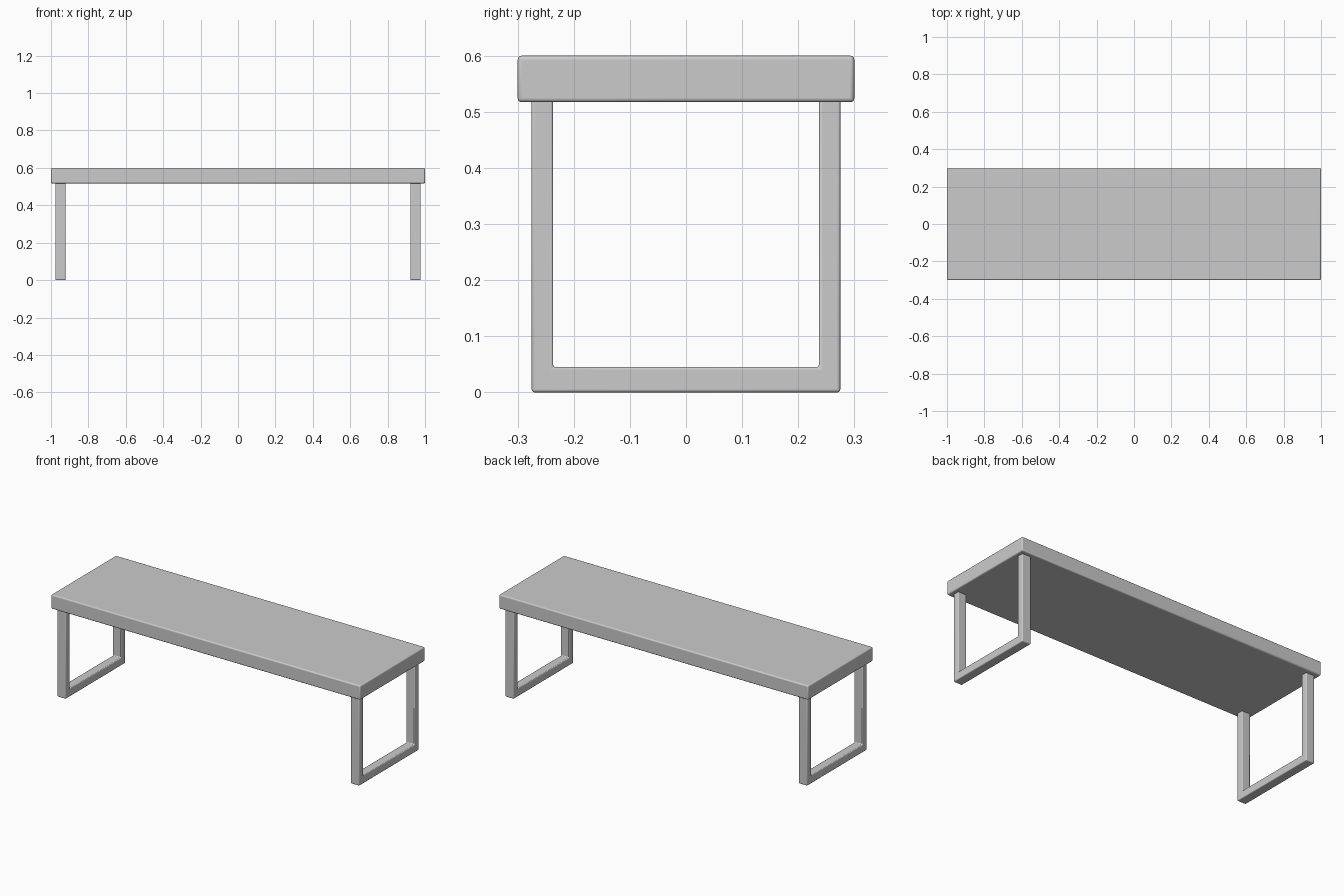
import bpy, bmesh

if "Cube" in bpy.data.objects:
    bpy.data.objects.remove(bpy.data.objects["Cube"])


def extruded_profile(name, profile, x0, x1, bevel):
    """Extrude a (y, z) outline along x and round its edges."""
    bm = bmesh.new()
    face = bm.faces.new([bm.verts.new((x0, y, z)) for y, z in profile])
    result = bmesh.ops.extrude_face_region(bm, geom=[face])
    moved = [v for v in result["geom"] if isinstance(v, bmesh.types.BMVert)]
    bmesh.ops.translate(bm, verts=moved, vec=(x1 - x0, 0, 0))
    bmesh.ops.recalc_face_normals(bm, faces=bm.faces)
    mesh = bpy.data.meshes.new(name)
    bm.to_mesh(mesh)
    bm.free()
    obj = bpy.data.objects.new(name, mesh)
    bpy.context.collection.objects.link(obj)
    mod = obj.modifiers.new("rounded_edges", 'BEVEL')
    mod.width = bevel
    mod.segments = 3
    mod.limit_method = 'ANGLE'
    bpy.ops.object.select_all(action='DESELECT')
    obj.select_set(True)
    bpy.context.view_layer.objects.active = obj
    bpy.ops.object.shade_smooth_by_angle()
    return obj


# Thick slab top
TOP, UNDER = 0.6, 0.517
extruded_profile("bench_top",
                 [(-0.3, UNDER), (0.3, UNDER), (0.3, TOP), (-0.3, TOP)],
                 -1.0, 1.0, 0.007)

# U-shaped leg frames, seated slightly into the slab
OUT, INN, BAR, SEAT = 0.275, 0.237, 0.045, UNDER + 0.008
u_shape = [(-OUT, SEAT), (-OUT, 0), (OUT, 0), (OUT, SEAT),
           (INN, SEAT), (INN, BAR), (-INN, BAR), (-INN, SEAT)]
for name, x0, x1 in (("left_leg_frame", -0.977, -0.922),
                     ("right_leg_frame", 0.922, 0.977)):
    extruded_profile(name, u_shape, x0, x1, 0.005)
